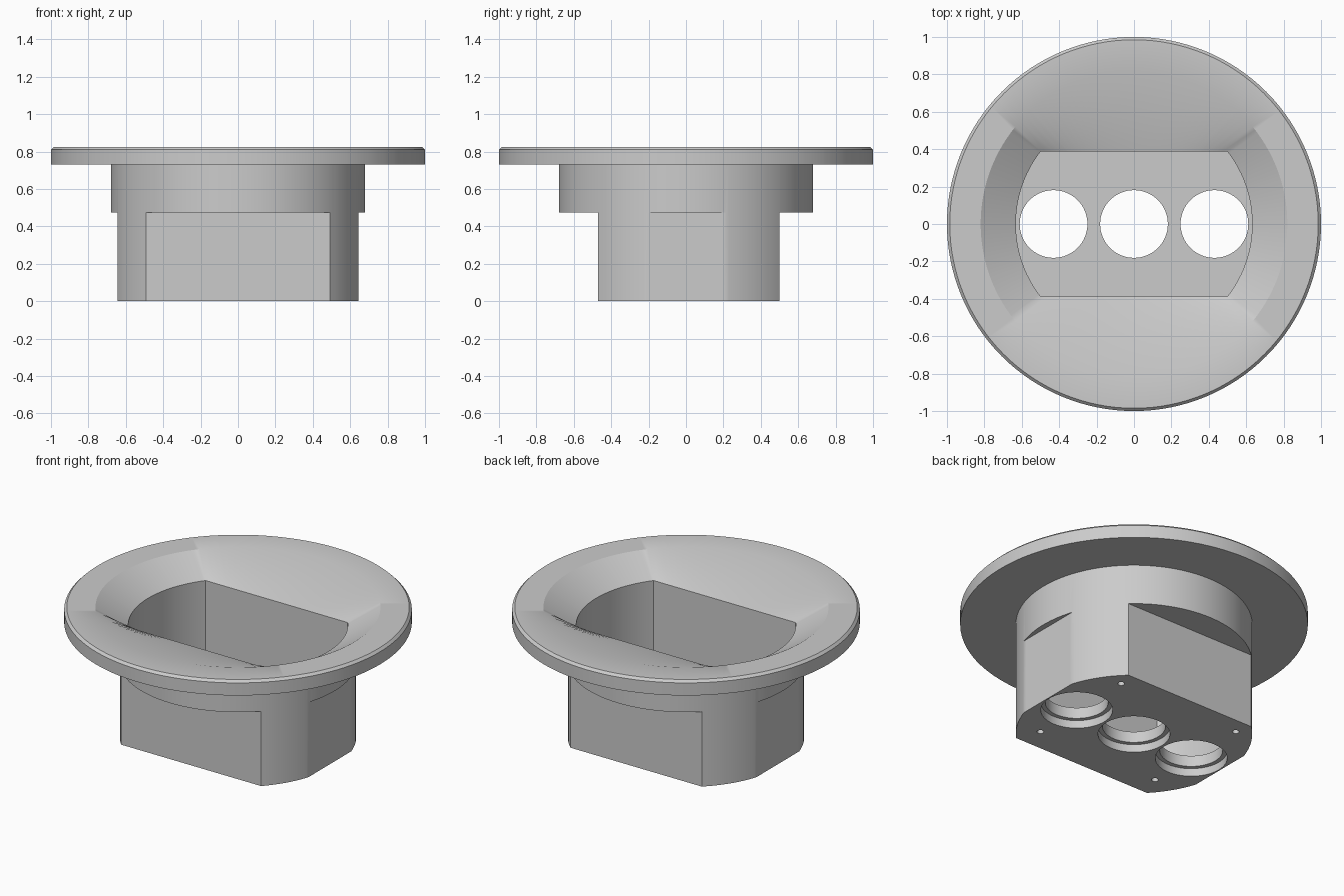
import bpy, bmesh, math

cube = bpy.data.objects.get("Cube")
if cube:
    bpy.data.objects.remove(cube, do_unlink=True)

grey = bpy.data.materials.new("light_grey")
grey.use_nodes = True
grey.diffuse_color = (0.6, 0.6, 0.6, 1)
grey.node_tree.nodes["Principled BSDF"].inputs["Base Color"].default_value = (0.6, 0.6, 0.6, 1)

COLLAR_R, SIDE, BACK, FRONT = 0.68, 0.645, 0.50, 0.47
SLOT_R, SLOT_HALF = 0.632, 0.388
FLOOR_Z = 0.12


def circle(r):
    return lambda a: r


def flatted(r, side, back, front):
    """Polar radius of a circle trimmed by straight flats."""
    def radius(a):
        c, s = abs(math.cos(a)), math.sin(a)
        limit = back if s > 0 else front
        return min(r, side / max(c, 1e-6), limit / max(abs(s), 1e-6))
    return radius


def corner_angles():
    """Angles at which the flats meet their circles."""
    result = []
    for r, y in ((COLLAR_R, BACK), (COLLAR_R, -FRONT), (SLOT_R, SLOT_HALF), (SLOT_R, -SLOT_HALF)):
        a = math.asin(y / r)
        result += [a, math.pi - a]
    a = math.acos(SIDE / COLLAR_R)
    return result + [a, -a, math.pi - a, math.pi + a]


def make_object(name, rings, angles, centre=(0, 0)):
    """Bridge a stack of polar rings and cap both ends."""
    bm = bmesh.new()
    loops = [[bm.verts.new((centre[0] + f(a) * math.cos(a),
                            centre[1] + f(a) * math.sin(a), z)) for a in angles]
             for z, f in rings]
    n = len(angles)
    for low, high in zip(loops, loops[1:]):
        for i in range(n):
            j = (i + 1) % n
            bm.faces.new((low[i], low[j], high[j], high[i]))
    bm.faces.new(loops[0][::-1])
    bm.faces.new(loops[-1])
    bmesh.ops.remove_doubles(bm, verts=bm.verts, dist=1e-4)
    bmesh.ops.recalc_face_normals(bm, faces=bm.faces)
    mesh = bpy.data.meshes.new(name)
    bm.to_mesh(mesh)
    bm.free()
    mesh.materials.append(grey)
    obj = bpy.data.objects.new(name, mesh)
    bpy.context.collection.objects.link(obj)
    return obj


def even_angles(n):
    return [2 * math.pi * i / n for i in range(n)]


# Flanged housing: outside, rim, flared mouth and slot-shaped cavity
block = flatted(COLLAR_R, SIDE, BACK, FRONT)
slot = flatted(SLOT_R, 2, SLOT_HALF, SLOT_HALF)
angles = sorted({round(a % (2 * math.pi), 7) for a in even_angles(128) + corner_angles()})
housing = make_object("flanged_housing", [
    (0, block), (0.475, block),
    (0.475, circle(COLLAR_R)), (0.73, circle(COLLAR_R)),
    (0.73, circle(1)), (0.81, circle(1)), (0.825, circle(0.985)),
    (0.825, circle(0.82)), (0.712, slot), (FLOOR_Z, slot),
], angles)

# Cutters: three stepped through holes and four blind screw holes
cutters = []
for x in (-0.43, 0, 0.43):
    cutters.append(make_object("hole_cutter", [
        (-0.1, circle(0.207)), (0.05, circle(0.207)),
        (0.05, circle(0.181)), (0.3, circle(0.181))], even_angles(64), (x, 0)))
for x in (-0.43, 0.43):
    for y in (-0.325, 0.397):
        cutters.append(make_object("screw_cutter", [
            (-0.1, circle(0.02)), (0.09, circle(0.02))], even_angles(20), (x, y)))

bpy.context.view_layer.objects.active = housing
for cutter in cutters:
    cutter.hide_render = True
    mod = housing.modifiers.new("cut", "BOOLEAN")
    mod.operation = "DIFFERENCE"
    mod.solver = "EXACT"
    mod.object = cutter
    bpy.ops.object.modifier_apply(modifier=mod.name)
    bpy.data.objects.remove(cutter, do_unlink=True)

# Smooth curved walls, crisp edges
for obj in bpy.context.selected_objects:
    obj.select_set(False)
housing.select_set(True)
bpy.ops.object.shade_smooth_by_angle(angle=math.radians(30))
